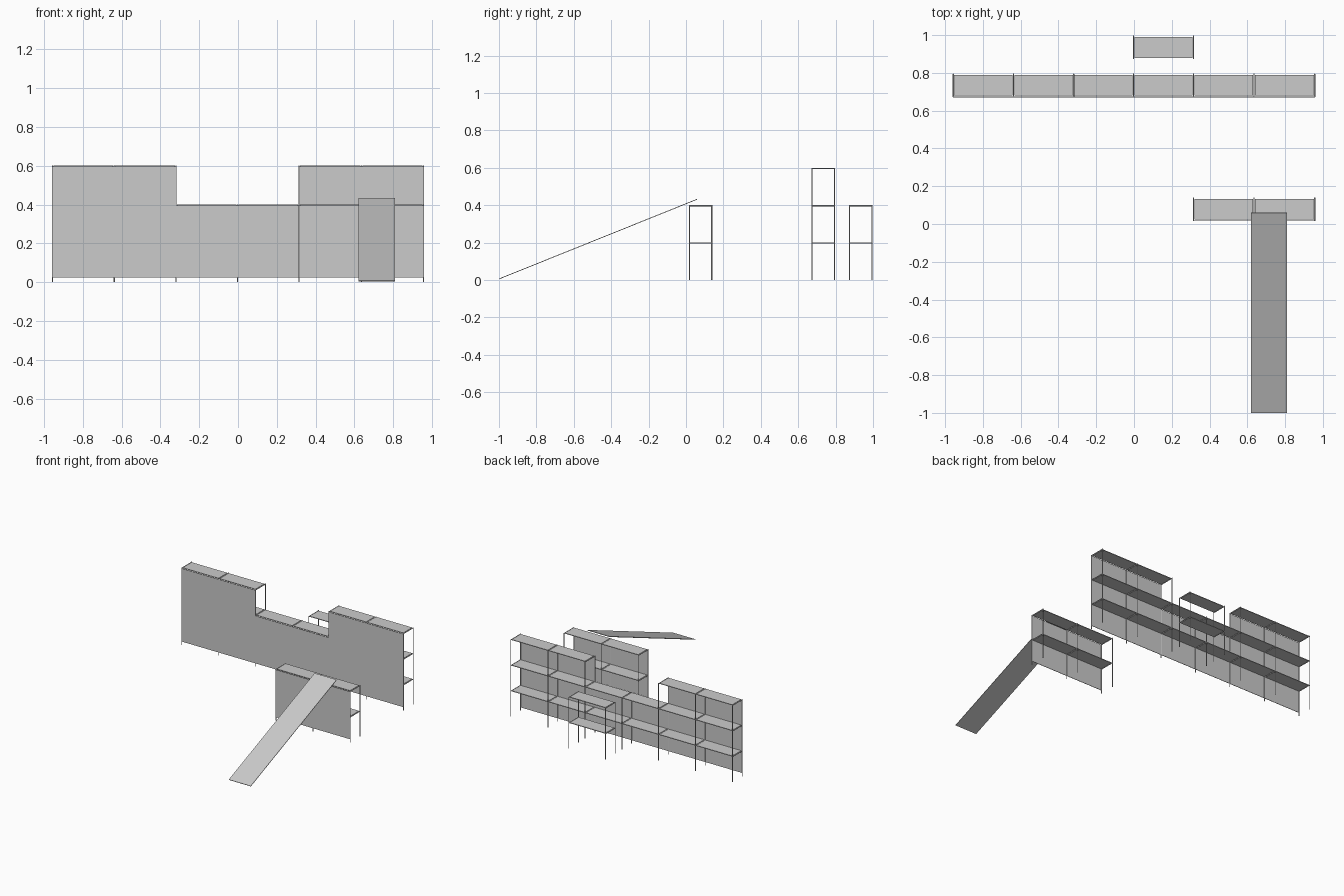
import bpy
import math

if "Cube" in bpy.data.objects:
    bpy.data.objects.remove(bpy.data.objects["Cube"])

DEPTH = 0.12          # distance between front and back posts
R = 0.003             # tube radius
XS = [-0.957, -0.638, -0.319, -0.002, 0.315, 0.636, 0.957]
LEVEL = 0.2


def box(name, x0, x1, y0, y1, z0, z1):
    bpy.ops.mesh.primitive_cube_add(
        size=1, location=((x0 + x1) / 2, (y0 + y1) / 2, (z0 + z1) / 2))
    o = bpy.context.object
    o.name = name
    o.scale = (x1 - x0, y1 - y0, z1 - z0)
    return o


def tube(name, x, y, z, length, along_y=False):
    bpy.ops.mesh.primitive_cylinder_add(
        vertices=10, radius=R, depth=length, location=(x, y, z),
        rotation=(math.pi / 2 if along_y else 0, 0, 0))
    o = bpy.context.object
    o.name = name
    bpy.ops.object.shade_smooth_by_angle()
    return o


def ladder(name, x, y, levels):
    # upright side frame: two posts joined by a rung at each level
    h = levels * LEVEL
    for side, yy in (("front", y), ("back", y + DEPTH)):
        tube(f"{name}_{side}_post", x, yy, h / 2, h)
    for k in range(1, levels + 1):
        tube(f"{name}_rung", x, y + DEPTH / 2, k * LEVEL - R, DEPTH, True)


def unit(name, first, heights, y, panel=True):
    # row of bays, one entry in heights per bay
    n = len(heights)
    for i in range(n + 1):
        ladder(f"{name}_frame", XS[first + i], y, max(heights[max(i - 1, 0):i + 1]))
    for i, levels in enumerate(heights):
        x0, x1 = XS[first + i], XS[first + i + 1]
        for k in range(1, levels + 1):
            box(f"{name}_shelf", x0 + 0.005, x1 - 0.005, y + 0.005,
                y + DEPTH - 0.005, k * LEVEL - 0.005, k * LEVEL)
        if panel:
            box(f"{name}_front_panel", x0, x1, y - 0.003, y,
                0.025, levels * LEVEL - 0.004)


# long wall of shelving, front counter, and small open rack behind
unit("wall", 0, [3, 3, 2, 2, 3, 3], 0.674)
unit("counter", 4, [2, 2], 0.018)
unit("rack", 3, [2], 0.875, panel=False)

# sloping board leaning on the counter
y0, z0, y1, z1 = -0.999, 0.006, 0.06, 0.432
ramp = box("ramp", 0.62, 0.81, 0, 1, 0, 0.004)
ramp.scale.y = math.hypot(y1 - y0, z1 - z0)
ramp.location = (0.715, (y0 + y1) / 2, (z0 + z1) / 2)
ramp.rotation_euler.x = math.atan2(z1 - z0, y1 - y0)
